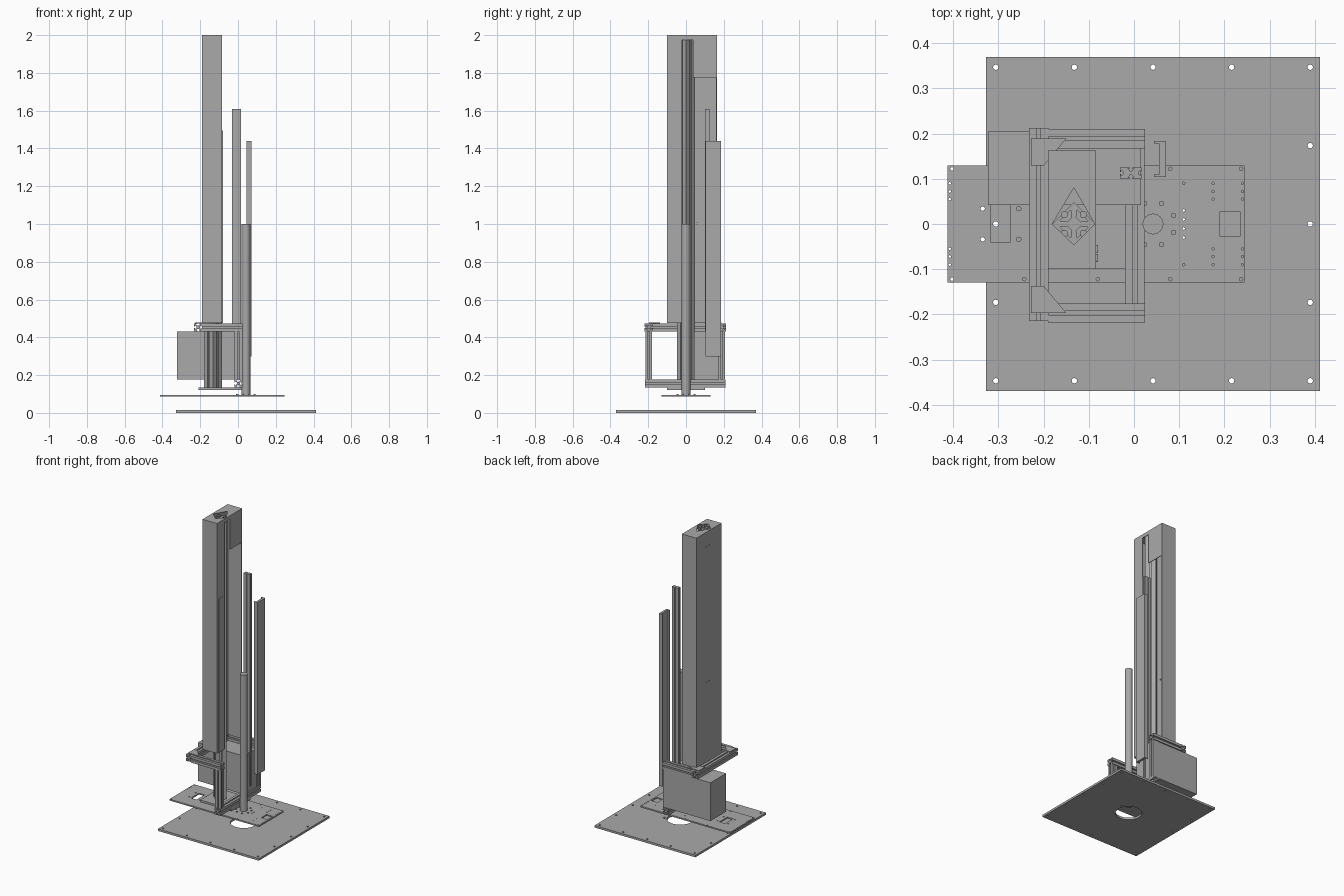
import bpy, bmesh, math
from mathutils import Matrix, Vector

old = bpy.data.objects.get("Cube")
if old:
    bpy.data.objects.remove(old, do_unlink=True)

grey = bpy.data.materials.new("plain grey")
grey.use_nodes = True
COLOUR = (0.4, 0.4, 0.4, 1)
grey.diffuse_color = COLOUR
grey.node_tree.nodes["Principled BSDF"].inputs["Base Color"].default_value = COLOUR


def finish(name, bm):
    bmesh.ops.recalc_face_normals(bm, faces=bm.faces)
    mesh = bpy.data.meshes.new(name)
    bm.to_mesh(mesh)
    bm.free()
    mesh.materials.append(grey)
    obj = bpy.data.objects.new(name, mesh)
    bpy.context.collection.objects.link(obj)
    return obj


def add_box(bm, x, y, z):
    centre = Vector([(a + b) / 2 for a, b in (x, y, z)])
    size = [b - a for a, b in (x, y, z)] + [1]
    bmesh.ops.create_cube(bm, size=1, matrix=Matrix.Translation(centre) @ Matrix.Diagonal(size))


def add_cylinder(bm, x, y, z, r, sides=12):
    place = Matrix.Translation((x, y, (z[0] + z[1]) / 2))
    bmesh.ops.create_cone(bm, cap_ends=True, segments=sides, radius1=r, radius2=r,
                          depth=z[1] - z[0], matrix=place)


def box(name, x, y, z):
    bm = bmesh.new()
    add_box(bm, x, y, z)
    return finish(name, bm)


def prism(name, points, length, matrix):
    """Extrude a closed outline along its local z."""
    bm = bmesh.new()
    face = bm.faces.new([bm.verts.new((x, y, 0)) for x, y in points])
    new = bmesh.ops.extrude_face_region(bm, geom=[face])["geom"]
    bmesh.ops.translate(bm, vec=(0, 0, length), verts=[v for v in new if isinstance(v, bmesh.types.BMVert)])
    bm.transform(matrix)
    return finish(name, bm)


def cut(obj, bm):
    """Subtract a cutter mesh and discard it."""
    cutter = finish("cutter", bm)
    cutter.hide_render = True
    mod = obj.modifiers.new("holes", "BOOLEAN")
    mod.operation, mod.solver, mod.object = "DIFFERENCE", "EXACT", cutter
    graph = bpy.context.evaluated_depsgraph_get()
    mesh = bpy.data.meshes.new_from_object(obj.evaluated_get(graph))
    obj.modifiers.clear()
    obj.data = mesh
    bpy.data.objects.remove(cutter, do_unlink=True)


def slot_outline(hx, hy):
    """Square extrusion section with one T-slot per side."""
    points = []
    for turn in range(4):
        a, b = (hx, hy) if turn % 2 == 0 else (hy, hx)
        w = min(hx, hy)
        side = [(a, -b), (a, -w * .2), (a - w * .2, -w * .2), (a - w * .2, -w * .5), (a - w * .6, -w * .2),
                (a - w * .6, w * .2), (a - w * .2, w * .5), (a - w * .2, w * .2), (a, w * .2)]
        rot = Matrix.Rotation(turn * math.pi / 2, 2)
        points += [tuple(rot @ Vector(p)) for p in side]
    return points


def beam(name, start, axis, length, hx=0.0215, hy=0.0215, spin=0):
    turn = {"x": Matrix.Rotation(math.pi / 2, 4, "Y"), "y": Matrix.Rotation(-math.pi / 2, 4, "X"),
            "z": Matrix.Rotation(spin, 4, "Z")}[axis]
    return prism(name, slot_outline(hx, hy), length, Matrix.Translation(start) @ turn)


# Ground plate with a large central opening and edge bolt holes
CX = 0.042
ground = box("ground_plate", (-0.328, 0.412), (-0.37, 0.37), (0, 0.014))
bm = bmesh.new()
add_cylinder(bm, CX, 0, (-1, 1), 0.08, 40)
add_cylinder(bm, 0.13, 0.04, (-1, 1), 0.008)
for i in range(-2, 3):
    for j in range(-2, 3):
        if max(abs(i), abs(j)) == 2:
            add_cylinder(bm, CX + i * 0.174, j * 0.1735, (-1, 1), 0.006)
cut(ground, bm)

# Raised plate with windows and rows of small holes
deck = box("deck_plate", (-0.413, 0.245), (-0.129, 0.129), (0.087, 0.096))
bm = bmesh.new()
add_cylinder(bm, CX, 0, (-1, 1), 0.023, 24)
add_box(bm, (0.19, 0.235), (-0.028, 0.028), (-1, 1))
add_box(bm, (-0.316, -0.275), (-0.041, 0.042), (-1, 1))
for s in (-1, 1):
    for x in (-0.403, -0.243, -0.08, 0.08, 0.237):
        add_cylinder(bm, x, s * 0.122, (-1, 1), 0.004, 8)
    for x in (-0.335, -0.255):
        add_cylinder(bm, x, s * 0.034, (-1, 1), 0.005, 8)
    for x in (-0.408, 0.175, 0.24):
        for y in (0.055, 0.072, 0.09):
            add_cylinder(bm, x, s * y, (-1, 1), 0.003, 6)
    for x in (-0.056, 0.11):
        for y in (0.01, 0.03, 0.09):
            add_cylinder(bm, x, s * y, (-1, 1), 0.003, 6)
cut(deck, bm)

# Flanged bearing hub under the deck, with a ring of bolts above
bm = bmesh.new()
for z, r in (((0.043, 0.05), 0.062), ((0.05, 0.08), 0.054), ((0.08, 0.087), 0.064)):
    add_cylinder(bm, CX, 0, z, r, 40)
hub = finish("bearing_hub", bm)
bm = bmesh.new()
add_cylinder(bm, CX, 0, (-1, 1), 0.023, 24)
cut(hub, bm)
bm = bmesh.new()
for k in range(8):
    a = math.radians(22.5 + 45 * k)
    add_cylinder(bm, CX + 0.049 * math.cos(a), 0.049 * math.sin(a), (0.095, 0.1), 0.006)
finish("hub_bolts", bm)

# Foot plate and slotted inner mast
box("foot_plate", (-0.208, 0.022), (-0.1, 0.1), (0.12, 0.134))
beam("inner_mast", (-0.133, 0, 0.134), "z", 1.85, 0.034, 0.034, math.pi / 4)

# Column: thin-walled housing, open on its left side
X, Y, Z, T = (-0.19, -0.084), (-0.1, 0.163), (0.475, 2.0), 0.004
right_wall = box("column_right_wall", (X[0], X[0] + T), Y, Z)
box("column_front_wall", X, (Y[0], Y[0] + T), Z)
box("column_rear_wall", X, (Y[1] - T, Y[1]), Z)
box("column_cover_strip", (X[1] - T, X[1]), (Y[0], -0.022), Z)
box("column_upper_panel", (X[1] - T, X[1]), (0.038, Y[1]), (1.775, Z[1]))
box("column_slot_bridge", (X[1] - T, X[1]), (-0.022, 0.038), (1.975, Z[1]))
cap = box("column_cap", X, Y, (Z[1] - T, Z[1]))
bm = bmesh.new()
for s in (-1, 1):
    for z in (1.0, 1.9):
        add_box(bm, (-0.3, -0.15), (0.04 + s * 0.015, 0.046 + s * 0.015), (z, z + 0.008))
cut(right_wall, bm)

# Kite-shaped opening in the cap, with mast screws showing inside
kite = prism("kite", [(-0.181, 0), (-0.133, -0.046), (-0.087, 0), (-0.133, 0.08)], 1,
             Matrix.Translation((0, 0, 1.5)))
bm = bmesh.new()
bm.from_mesh(kite.data)
bpy.data.objects.remove(kite, do_unlink=True)
cut(cap, bm)
bm = bmesh.new()
for sx in (-1, 1):
    for sy in (-1, 1):
        add_cylinder(bm, -0.133 + sx * 0.021, sy * 0.021, (1.984, 1.996), 0.008)
finish("mast_screws", bm)

# Rail on the column's cover strip
beam("column_rail", (-0.086, -0.065, 0.475), "z", 1.02, 0.006, 0.019)

# Upper frame, open on the left
HIGH, LOW = 0.453, 0.156
beam("upper_right_beam", (-0.211, -0.215, HIGH), "y", 0.427)
for label, y in (("front", -0.197), ("rear", 0.189)):
    beam("upper_" + label + "_beam", (-0.19, y, HIGH), "x", 0.214)
    beam(label + "_post", (0.002, y, LOW + 0.0215), "z", HIGH - LOW - 0.043, 0.0215, 0.017)
    # Corner bracket plate on the frame
    side = 1 if y > 0 else -1
    prism(label + "_bracket", [(-0.228, y), (-0.15, y), (-0.2, y - side * 0.06), (-0.228, y - side * 0.06)],
          0.006, Matrix.Translation((0, 0, HIGH + 0.0205)))
beam("lower_left_beam", (0.002, -0.218, LOW), "y", 0.428)

# Equipment box at the rear right
box("equipment_box", (-0.323, 0.015), (0.042, 0.205), (0.176, 0.43))

# Free-standing slotted bar and cable duct
beam("slotted_bar", (-0.007, 0.113, 0.205), "z", 1.405, 0.024, 0.012)
duct = box("cable_duct", (0.044, 0.071), (0.104, 0.184), (0.298, 1.44))
bm = bmesh.new()
add_box(bm, (0, 0.055), (0.11, 0.178), (0, 2))
cut(duct, bm)
